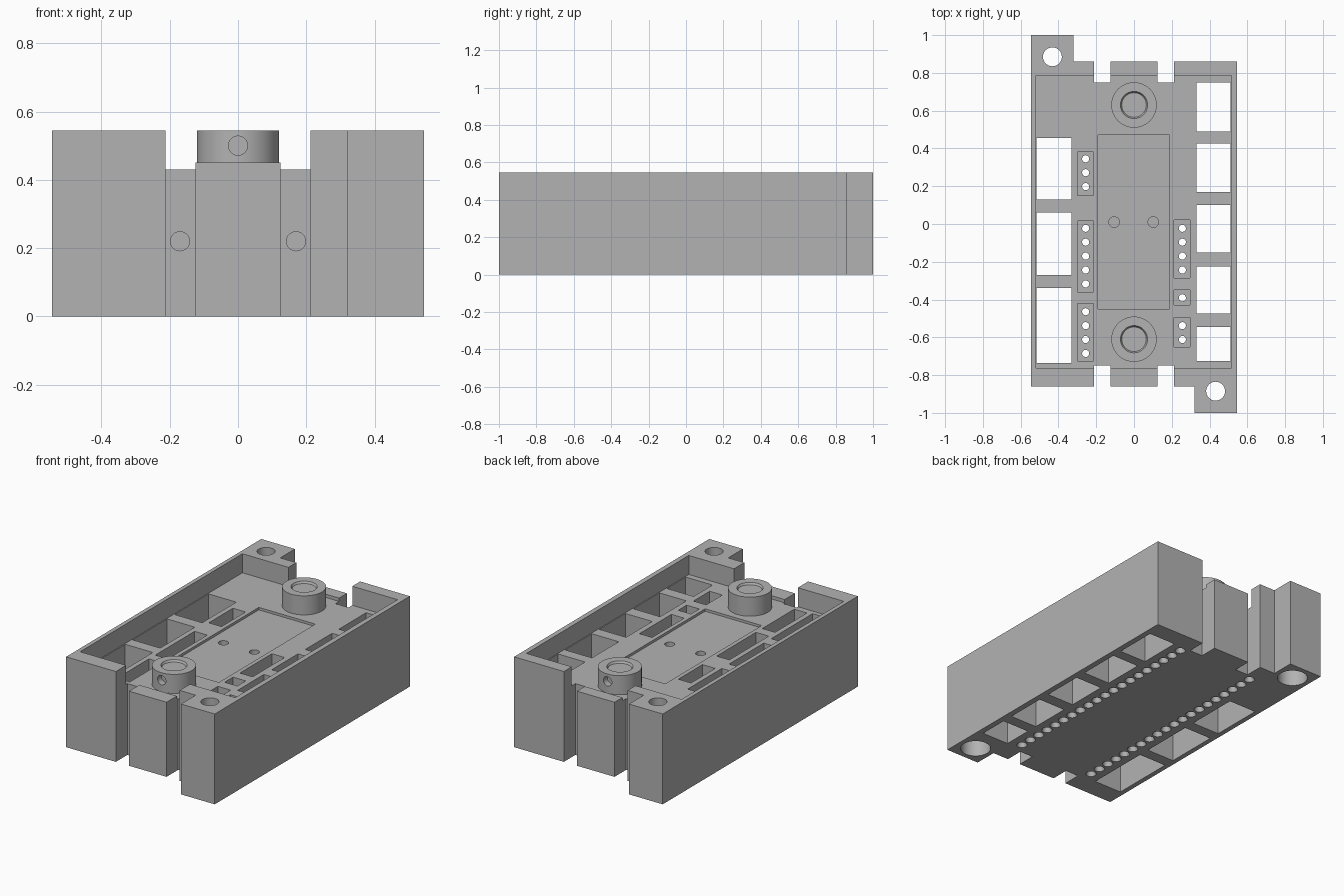
import bpy
import bmesh
import math
from mathutils import Matrix, Vector

old = bpy.data.objects.get("Cube")
if old:
    bpy.data.objects.remove(old, do_unlink=True)

grey = bpy.data.materials.new("plain grey")
grey.use_nodes = True
grey.diffuse_color = (0.45, 0.45, 0.45, 1)
grey.node_tree.nodes["Principled BSDF"].inputs["Base Color"].default_value = (0.45, 0.45, 0.45, 1)

FLOOR, TOP, TONGUE = 0.43, 0.545, 0.45


def make(name, bm):
    bmesh.ops.recalc_face_normals(bm, faces=bm.faces)
    mesh = bpy.data.meshes.new(name)
    bm.to_mesh(mesh)
    bm.free()
    mesh.materials.append(grey)
    ob = bpy.data.objects.new(name, mesh)
    bpy.context.collection.objects.link(ob)
    return ob


def box(bm, x0, x1, y0, y1, z0, z1):
    size = Matrix.Diagonal((x1 - x0, y1 - y0, z1 - z0, 1))
    mid = Matrix.Translation(((x0 + x1) / 2, (y0 + y1) / 2, (z0 + z1) / 2))
    bmesh.ops.create_cube(bm, size=1, matrix=mid @ size)


def rod(bm, start, end, r0, r1=None, sides=32):
    a, b = Vector(start), Vector(end)
    turn = (b - a).to_track_quat('Z', 'Y').to_matrix().to_4x4()
    bmesh.ops.create_cone(bm, cap_ends=True, segments=sides, radius1=r0,
                          radius2=r0 if r1 is None else r1, depth=(b - a).length,
                          matrix=Matrix.Translation((a + b) / 2) @ turn)


def cut(target, bm):
    cutter = make("cutter", bm)
    cutter.hide_render = True
    mod = target.modifiers.new("cut", 'BOOLEAN')
    mod.operation, mod.solver, mod.object = 'DIFFERENCE', 'EXACT', cutter
    bpy.context.view_layer.objects.active = target
    bpy.ops.object.modifier_apply(modifier=mod.name)
    bpy.data.objects.remove(cutter, do_unlink=True)


def smooth(ob):
    bpy.ops.object.select_all(action='DESELECT')
    ob.select_set(True)
    bpy.context.view_layer.objects.active = ob
    bpy.ops.object.shade_smooth_by_angle(angle=math.radians(30))


# Housing block: half outline with notches and one ear, turned half way round for the rest
half = [(-0.545, 1), (-0.32, 1), (-0.32, 0.86), (-0.213, 0.86), (-0.213, 0.75),
        (-0.125, 0.75), (-0.125, 0.86), (0.125, 0.86), (0.125, 0.75),
        (0.213, 0.75), (0.213, 0.86), (0.545, 0.86)]
bm = bmesh.new()
outline = half + [(-x, -y) for x, y in half]
face = bm.faces.new([bm.verts.new((x, y, 0)) for x, y in outline])
up = bmesh.ops.extrude_face_region(bm, geom=[face])
bmesh.ops.translate(bm, vec=(0, 0, TOP),
                    verts=[v for v in up["geom"] if isinstance(v, bmesh.types.BMVert)])
housing = make("housing", bm)

# Tray pocket, wide bolt counterbores and screw holes in the notch faces
bm = bmesh.new()
box(bm, -0.52, 0.515, -0.762, 0.785, FLOOR, 0.7)
for s in (-1, 1):
    rod(bm, (s * 0.432, s * -0.885, -0.1), (s * 0.432, s * -0.885, 0.3), 0.085)
    for x in (-0.17, 0.17):
        rod(bm, (x, s * 0.8, 0.22), (x, s * 0.65, 0.22), 0.028)
cut(housing, bm)

# Lowered end tongues, bolt holes, through windows, header slots and centre recess
bm = bmesh.new()
for s in (-1, 1):
    box(bm, -0.17, 0.17, s * 0.82 - 0.07, s * 0.82 + 0.07, TONGUE, 0.7)
    rod(bm, (s * 0.432, s * -0.885, 0.2), (s * 0.432, s * -0.885, 0.7), 0.05)
for y0, y1 in ((0.13, 0.455), (-0.27, 0.06), (-0.735, -0.34)):
    box(bm, -0.515, -0.33, y0, y1, -0.1, 0.7)
for y0, y1 in ((0.49, 0.75), (0.17, 0.425), (-0.15, 0.1), (-0.475, -0.225), (-0.725, -0.545)):
    box(bm, 0.33, 0.51, y0, y1, -0.1, 0.7)
for y0, y1 in ((0.15, 0.38), (-0.36, 0.015), (-0.725, -0.42)):
    box(bm, -0.30, -0.215, y0, y1, 0.1, 0.6)
for y0, y1 in ((-0.285, 0.02), (-0.43, -0.35), (-0.65, -0.495)):
    box(bm, 0.212, 0.297, y0, y1, 0.1, 0.6)
box(bm, -0.19, 0.187, -0.45, 0.47, FLOOR - 0.015, 0.6)
cut(housing, bm)

# Two rows of pin holes, and the two small blind holes in the recess
PITCH = 0.0736
pins = [(x, 0.014 + (i - 9.5) * PITCH) for x in (-0.256, 0.256) for i in range(20)]
bm = bmesh.new()
for x, y in pins:
    rod(bm, (x, y, -0.05), (x, y, 0.14), 0.019, sides=16)
for x in (-0.105, 0.102):
    rod(bm, (x, 0.01, 0.33), (x, 0.01, 0.6), 0.028)
cut(housing, bm)

# Countersinks under the pin holes
bm = bmesh.new()
for x, y in pins:
    rod(bm, (x, y, -0.01), (x, y, 0.03), 0.034, 0.018, sides=16)
cut(housing, bm)
smooth(housing)

# Round bosses with a shallow tapered seat and a screw hole facing the nearer end
for name, y, s in (("front_boss", -0.61, -1), ("back_boss", 0.63, 1)):
    bm = bmesh.new()
    rod(bm, (0, y, FLOOR - 0.005), (0, y, TOP), 0.12, sides=64)
    boss = make(name, bm)
    bm = bmesh.new()
    rod(bm, (0, y, TOP - 0.012), (0, y, TOP + 0.012), 0.065, 0.079, sides=48)
    rod(bm, (0, y + s * 0.08, 0.5), (0, y + s * 0.2, 0.5), 0.028)
    cut(boss, bm)
    smooth(boss)
